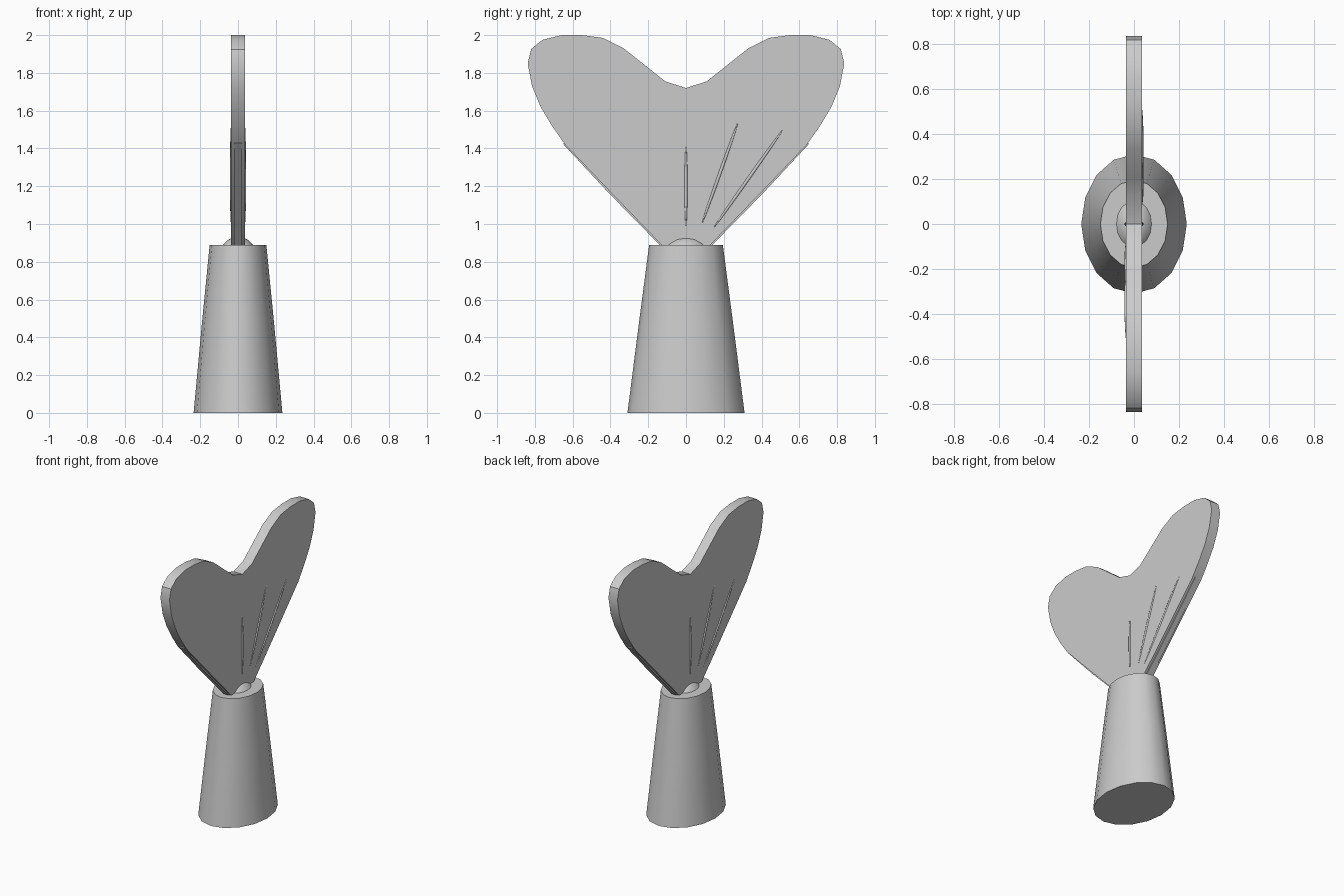
import bpy, bmesh, math
from mathutils import Vector

if "Cube" in bpy.data.objects:
    bpy.data.objects.remove(bpy.data.objects["Cube"])


def finish(name, bm, angle=35):
    bmesh.ops.recalc_face_normals(bm, faces=bm.faces)
    me = bpy.data.meshes.new(name)
    bm.to_mesh(me)
    bm.free()
    ob = bpy.data.objects.new(name, me)
    bpy.context.collection.objects.link(ob)
    bpy.ops.object.select_all(action='DESELECT')
    ob.select_set(True)
    bpy.context.view_layer.objects.active = ob
    bpy.ops.object.shade_smooth_by_angle(angle=math.radians(angle))
    return ob


def loft(name, rings, sides=16):
    """Stack of elliptical rings (rx, ry, z), capped at both ends."""
    bm = bmesh.new()
    loops = [[bm.verts.new((rx * math.cos(2 * math.pi * i / sides),
                            ry * math.sin(2 * math.pi * i / sides), z))
              for i in range(sides)] for rx, ry, z in rings]
    for a, b in zip(loops, loops[1:]):
        for i in range(sides):
            j = (i + 1) % sides
            bm.faces.new((a[i], a[j], b[j], b[i]))
    bm.faces.new(loops[0][::-1])
    bm.faces.new(loops[-1])
    return finish(name, bm, 50)


def plate(name, outline, half):
    """Outline in the YZ plane extruded to +-half in x."""
    bm = bmesh.new()
    face = bm.faces.new([bm.verts.new((-half, y, z)) for y, z in outline])
    out = bmesh.ops.extrude_face_region(bm, geom=[face])
    for v in out['geom']:
        if isinstance(v, bmesh.types.BMVert):
            v.co.x = half
    bmesh.ops.triangulate(bm, faces=[f for f in bm.faces if len(f.verts) > 4])
    return finish(name, bm)


def rib(name, side, start, end):
    """Slim tapered ridge lying on one face of the fin."""
    a, b = (Vector((side * 0.034, side * y, z)) for y, z in (start, end))
    bm = bmesh.new()
    bmesh.ops.create_uvsphere(bm, u_segments=8, v_segments=8, radius=1)
    rot = Vector((0, 0, 1)).rotation_difference((b - a).normalized())
    for v in bm.verts:
        p = Vector((v.co.x * 0.009, v.co.y * 0.009, v.co.z * (b - a).length / 2))
        v.co = rot @ p + (a + b) / 2
    return finish(name, bm, 60)


# tapered stem and the small dome on top of it
loft("tail_stem", [(0.235, 0.31, 0), (0.19, 0.248, 0.485), (0.15, 0.195, 0.89)])
loft("stem_dome", [(0.085, 0.11, 0.88), (0.075, 0.10, 0.895), (0.05, 0.065, 0.918), (0.02, 0.025, 0.93)])

# two-lobed fin, half outline mirrored in y
half = [(0.11, 1.755), (0.21, 1.835), (0.33, 1.93), (0.44, 1.985), (0.55, 2.0),
        (0.66, 2.0), (0.76, 1.975), (0.82, 1.925), (0.838, 1.85), (0.815, 1.73),
        (0.77, 1.62), (0.71, 1.52), (0.64, 1.42), (0.42, 1.19), (0.13, 0.89), (0.10, 0.87)]
outline = [(0, 1.72)] + half + [(-y, z) for y, z in reversed(half)]
plate("tail_fin", outline, 0.036)

# thin strips along the lower edges, and ribs on opposite faces
for side, label in ((1, "right"), (-1, "left")):
    strip = [(0.10, 0.89), (0.14, 0.89), (0.41, 1.165), (0.652, 1.425), (0.63, 1.435)]
    plate("edge_strip_" + label, [(side * y, z) for y, z in strip], 0.02)
    for i, (s, e) in enumerate([((0, 0.98), (0, 1.42)), ((0.08, 0.99), (0.28, 1.55)),
                                ((0.14, 0.97), (0.52, 1.51))]):
        rib(f"fin_rib_{label}_{i}", side, s, e)
